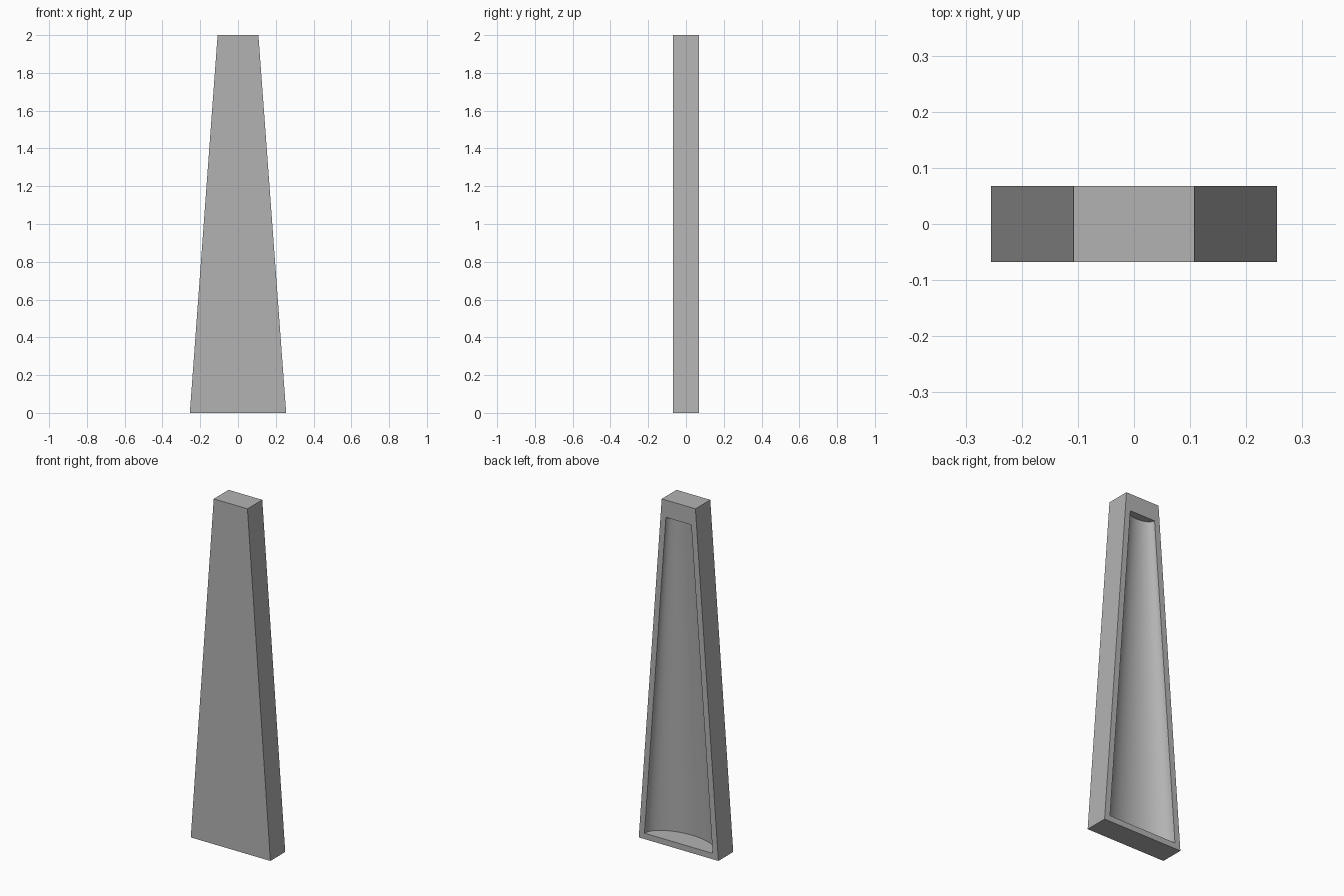
import bpy, bmesh
from math import cos, sin, pi

cube = bpy.data.objects.get("Cube")
if cube:
    bpy.data.objects.remove(cube, do_unlink=True)

# Slab and hollow dimensions
HEIGHT, HALF_DEPTH = 2.0, 0.068
BASE_HALF, TOP_HALF = 0.255, 0.108
RIM = 0.034
HOLLOW_BOTTOM, HOLLOW_TOP = 0.034, 1.9
SCOOP_RATIO = 0.56
STEPS = 32

grey = bpy.data.materials.new("plain_grey")
grey.use_nodes = True
colour = (0.45, 0.45, 0.45, 1)
grey.diffuse_color = colour
grey.node_tree.nodes["Principled BSDF"].inputs["Base Color"].default_value = colour


def half_width(z):
    return BASE_HALF + (TOP_HALF - BASE_HALF) * z / HEIGHT


def slab_outline(bm, z):
    w = half_width(z)
    return [bm.verts.new((x, y, z)) for x, y in
            ((-w, -HALF_DEPTH), (w, -HALF_DEPTH), (w, HALF_DEPTH), (-w, HALF_DEPTH))]


def scoop_arc(bm, z):
    w = half_width(z) - RIM
    angles = [pi * i / STEPS for i in range(STEPS + 1)]
    return [bm.verts.new((w * cos(a), HALF_DEPTH - SCOOP_RATIO * w * sin(a), z))
            for a in angles]


bm = bmesh.new()

# Tapered slab, open at the back
low, high = slab_outline(bm, 0), slab_outline(bm, HEIGHT)
bm.faces.new(low[::-1])
bm.faces.new(high)
for i in (0, 1, 3):
    j = (i + 1) % 4
    bm.faces.new((low[i], low[j], high[j], high[i]))

# Curved hollow with a flat ledge at each end
arc_low, arc_high = scoop_arc(bm, HOLLOW_BOTTOM), scoop_arc(bm, HOLLOW_TOP)
for i in range(STEPS):
    bm.faces.new((arc_low[i], arc_low[i + 1], arc_high[i + 1], arc_high[i]))
bm.faces.new(arc_low)
bm.faces.new(arc_high[::-1])

# Flat rim around the hollow
outer = [low[2], low[3], high[3], high[2]]
inner = [arc_low[0], arc_low[-1], arc_high[-1], arc_high[0]]
for i in range(4):
    j = (i + 1) % 4
    bm.faces.new((outer[i], outer[j], inner[j], inner[i]))

bmesh.ops.recalc_face_normals(bm, faces=bm.faces[:])
mesh = bpy.data.meshes.new("tapered_panel")
bm.to_mesh(mesh)
bm.free()
mesh.materials.append(grey)

panel = bpy.data.objects.new("tapered_panel", mesh)
bpy.context.collection.objects.link(panel)
bpy.ops.object.select_all(action="DESELECT")
panel.select_set(True)
bpy.context.view_layer.objects.active = panel
bpy.ops.object.shade_smooth_by_angle(angle=0.52)
